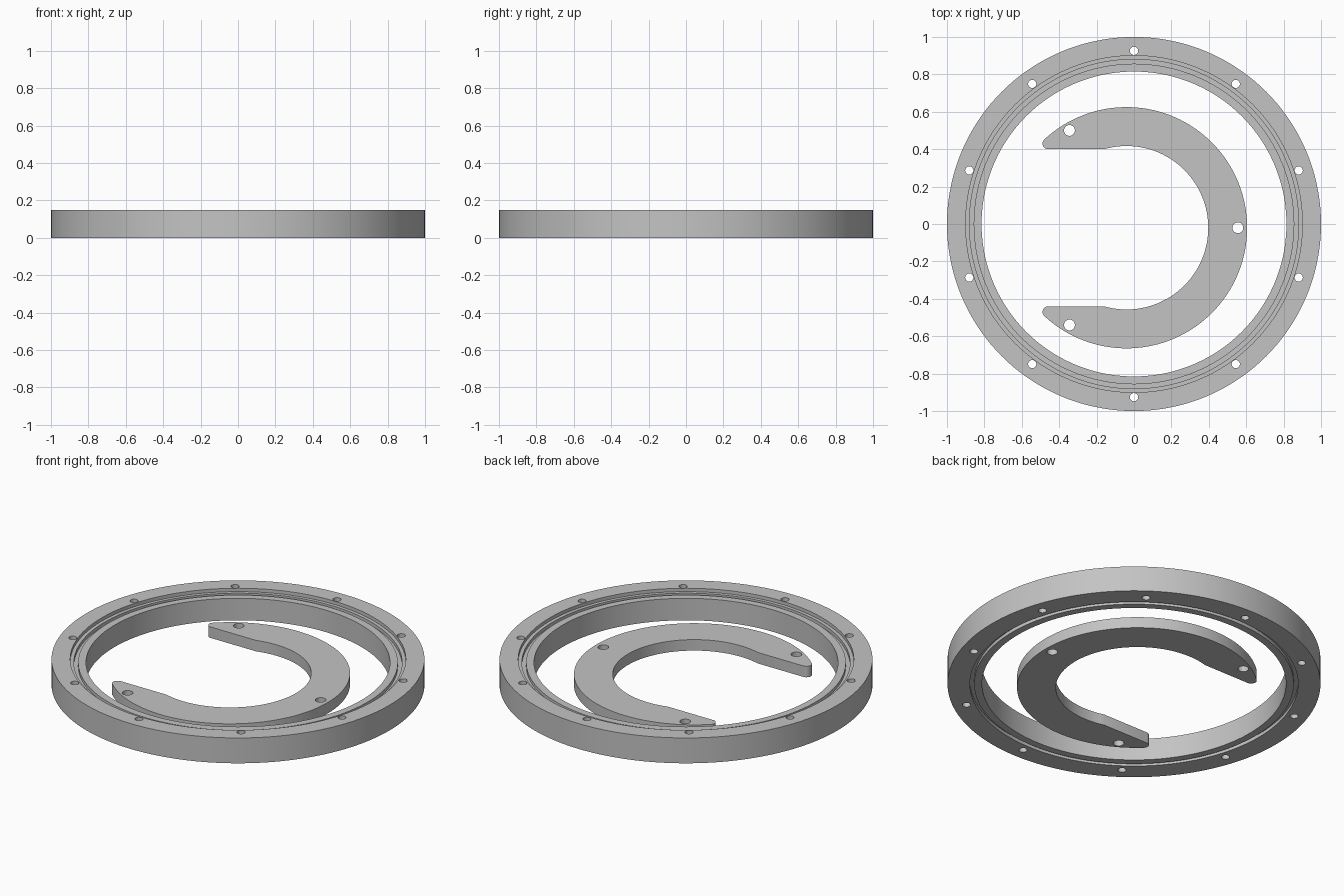
import bpy, bmesh, math
from math import sin, cos, pi, atan2, sqrt

if "Cube" in bpy.data.objects:
    bpy.data.objects.remove(bpy.data.objects["Cube"])

grey = bpy.data.materials.new("light grey")
grey.diffuse_color = (0.55, 0.55, 0.55, 1)
grey.use_nodes = True
grey.node_tree.nodes["Principled BSDF"].inputs["Base Color"].default_value = grey.diffuse_color


def activate(ob):
    bpy.ops.object.select_all(action='DESELECT')
    ob.select_set(True)
    bpy.context.view_layer.objects.active = ob


def add_mesh(name, bm):
    me = bpy.data.meshes.new(name)
    bm.to_mesh(me)
    bm.free()
    ob = bpy.data.objects.new(name, me)
    bpy.context.collection.objects.link(ob)
    me.materials.append(grey)
    return ob


def arc(cx, cy, r, a0, a1, n):
    return [(cx + r * cos(a0 + (a1 - a0) * i / n),
             cy + r * sin(a0 + (a1 - a0) * i / n)) for i in range(n + 1)]


# Ring: turned cross-section (radius, height) with a seat and seal grooves
H = 0.15
profile = [(1, 0), (1, H), (0.90, H), (0.90, 0.13), (0.88, 0.13),
           (0.88, 0.11), (0.857, 0.11), (0.857, 0.13), (0.815, 0.13),
           (0.815, 0), (0.857, 0), (0.857, 0.02), (0.88, 0.02), (0.88, 0)]
N = 144
bm = bmesh.new()
loops = [[bm.verts.new((r * cos(2 * pi * i / N), r * sin(2 * pi * i / N), z))
          for r, z in profile] for i in range(N)]
P = len(profile)
for i in range(N):
    a, b = loops[i], loops[(i + 1) % N]
    for j in range(P):
        k = (j + 1) % P
        bm.faces.new((a[j], b[j], b[k], a[k]))
bmesh.ops.recalc_face_normals(bm, faces=bm.faces)
ring = add_mesh("ring", bm)

# Ten bolt holes through the ring
bm = bmesh.new()
for i in range(10):
    a = math.radians(18 + 36 * i)
    res = bmesh.ops.create_cone(bm, cap_ends=True, segments=24, radius1=0.022,
                                radius2=0.022, depth=0.4)
    bmesh.ops.translate(bm, verts=res['verts'],
                        vec=(0.926 * cos(a), 0.926 * sin(a), 0.07))
cutter = add_mesh("hole_cutter", bm)
cutter.hide_render = True
mod = ring.modifiers.new("bolt_holes", 'BOOLEAN')
mod.operation = 'DIFFERENCE'
mod.solver = 'EXACT'
mod.object = cutter
activate(ring)
bpy.ops.object.modifier_apply(modifier=mod.name)
bpy.data.objects.remove(cutter)
bpy.ops.object.shade_smooth_by_angle(angle=math.radians(30))

# Crescent plate: outer arc, rounded tips, straight cuts and inner arc
R, r, tip, cut = 0.645, 0.437, 0.03, 0.42
ty = cut + tip
tx = -sqrt((R - tip) ** 2 - ty ** 2)
a_out = atan2(ty, tx)
a_in = atan2(cut, -sqrt(r * r - cut * cut))
outline = arc(0, 0, R, -a_out, a_out, 96)
outline += arc(tx, ty, tip, a_out, 1.5 * pi, 10)[1:]
outline += arc(0, 0, r, a_in, -a_in, 80)
outline += arc(tx, -ty, tip, pi / 2, 2 * pi - a_out, 10)[:-1]
holes = [arc(x, y, 0.029, 0, 2 * pi, 24)[:-1]
         for x, y in ((-0.305, 0.52), (-0.305, -0.52), (0.595, 0))]

T = 0.065
cu = bpy.data.curves.new("crescent_plate", 'CURVE')
cu.dimensions = '2D'
cu.fill_mode = 'BOTH'
cu.extrude = T / 2
for pts in [outline] + holes:
    sp = cu.splines.new('POLY')
    sp.points.add(len(pts) - 1)
    for p, (x, y) in zip(sp.points, pts):
        p.co = (x, y, 0, 1)
    sp.use_cyclic_u = True
cu.materials.append(grey)
plate = bpy.data.objects.new("crescent_plate", cu)
bpy.context.collection.objects.link(plate)
plate.location = (-0.04, -0.02, T / 2)
activate(plate)
bpy.ops.object.convert(target='MESH')
plate = bpy.context.view_layer.objects.active

# Weld the plate faces to its walls
bm = bmesh.new()
bm.from_mesh(plate.data)
bmesh.ops.remove_doubles(bm, verts=bm.verts, dist=0.0005)
bmesh.ops.recalc_face_normals(bm, faces=bm.faces)
bm.to_mesh(plate.data)
bm.free()
bpy.ops.object.shade_smooth_by_angle(angle=math.radians(30))
